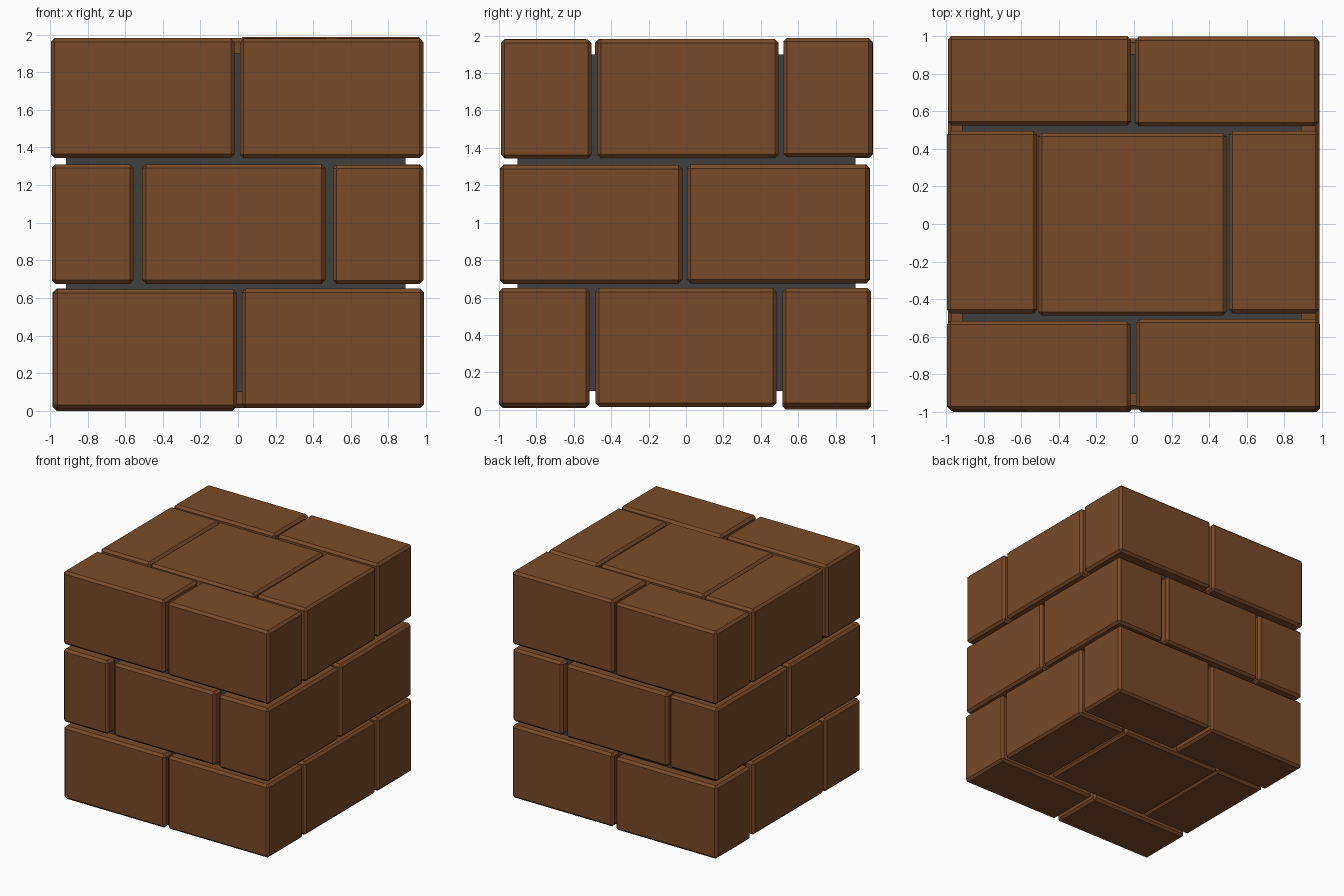
import bpy


def material(name, color):
    m = bpy.data.materials.new(name)
    m.diffuse_color = (*color, 1)
    return m


brick_mat = material("brick_brown", (0.19, 0.068, 0.021))
mortar_mat = material("mortar_grey", (0.05, 0.05, 0.05))


def box(name, x0, x1, y0, y1, z0, z1, mat, chamfer=0):
    bpy.ops.mesh.primitive_cube_add(
        size=1, location=((x0 + x1) / 2, (y0 + y1) / 2, (z0 + z1) / 2))
    ob = bpy.context.object
    ob.name = name
    ob.scale = (x1 - x0, y1 - y0, z1 - z0)
    bpy.ops.object.transform_apply(location=False, rotation=False, scale=True)
    ob.data.materials.append(mat)
    if chamfer:
        bevel = ob.modifiers.new("chamfer", 'BEVEL')
        bevel.width = chamfer
        bevel.segments = 1
    return ob


# mortar core showing in the gaps
box("mortar_core", -0.915, 0.89, -0.9, 0.905, 0.1, 1.9, mortar_mat)

# three brick courses, each brick slightly out of line: x0, x1, y0, y1, z shift
courses = {
    "bottom": (0.015, 0.65, [
        (-0.98, -0.005, -1.0, -0.515, -0.005), (0.02, 0.99, -1.0, -0.515, 0.0),
        (-0.985, -0.5, -0.485, 0.48, 0.0), (-0.5, 0.49, -0.48, 0.48, 0.0),
        (0.505, 0.985, -0.485, 0.485, 0.0),
        (-0.985, -0.01, 0.515, 0.99, -0.015), (0.01, 0.985, 0.515, 0.99, 0.0)]),
    "middle": (0.675, 1.31, [
        (-0.99, -0.555, -0.995, -0.015, 0.0), (-0.99, -0.525, 0.005, 0.985, 0.0),
        (-0.51, 0.465, -0.985, -0.505, 0.0), (-0.5, 0.48, -0.49, 0.49, 0.0),
        (-0.51, 0.47, 0.505, 0.985, 0.0),
        (0.505, 0.985, -0.995, -0.02, -0.002), (0.505, 0.985, 0.005, 0.98, 0.0)]),
    "top": (1.345, 1.982, [
        (-0.995, -0.018, -0.99, -0.515, 0.0), (0.01, 0.985, -0.99, -0.505, -0.002),
        (-0.995, -0.515, -0.475, 0.495, 0.0), (-0.51, 0.492, -0.487, 0.485, 0.0),
        (0.505, 0.985, -0.475, 0.495, 0.0),
        (-0.99, -0.015, 0.525, 1.0, 0.0), (0.005, 0.98, 0.52, 0.997, 0.006)]),
}
for course, (z0, z1, bricks) in courses.items():
    for i, (x0, x1, y0, y1, dz) in enumerate(bricks, 1):
        box(f"{course}_brick_{i}", x0, x1, y0, y1, z0 + dz, z1 + dz, brick_mat, 0.02)
